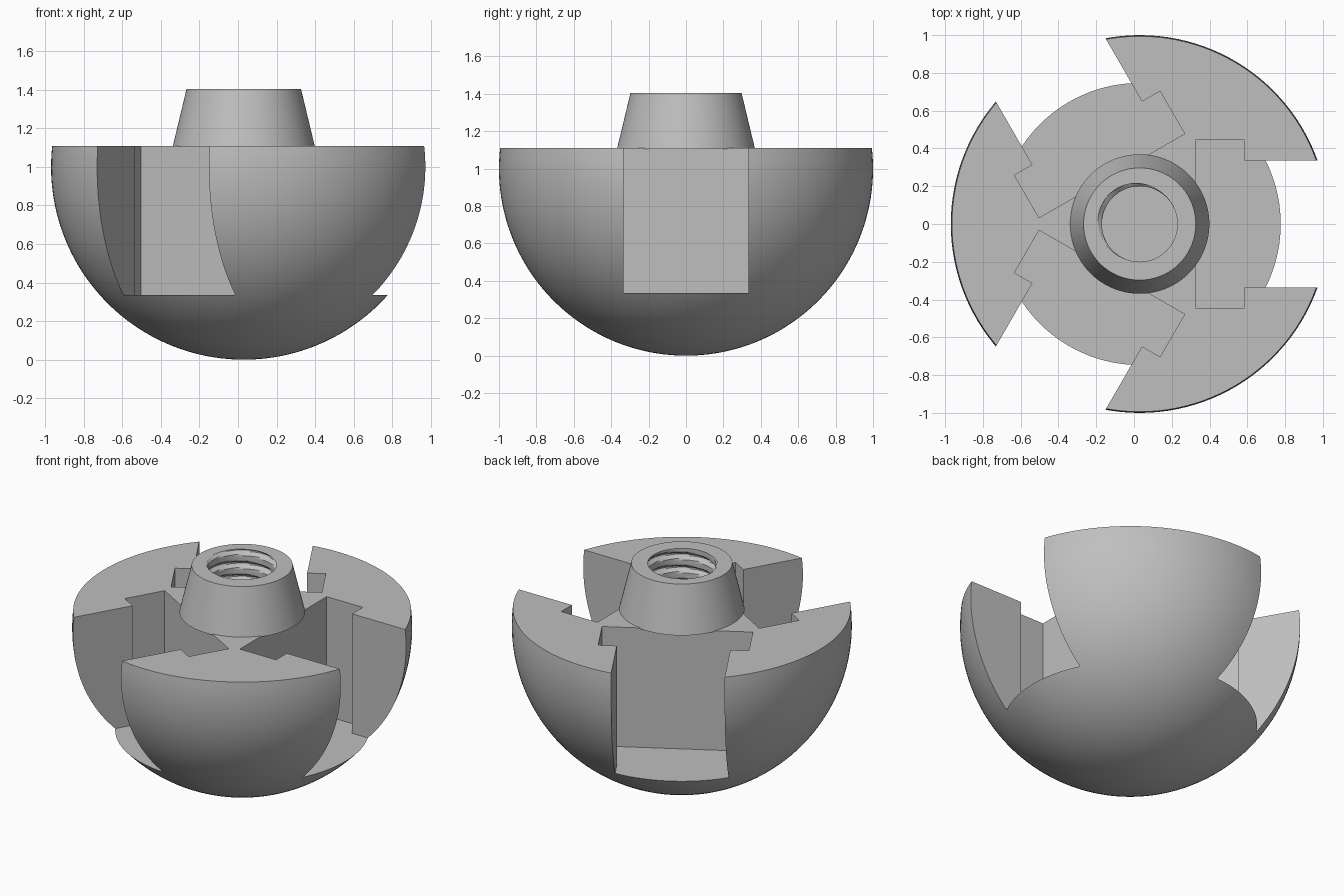
import bpy, bmesh
from math import sin, cos, pi, tau, radians, asin
from mathutils import Matrix, Vector

if "Cube" in bpy.data.objects:
    bpy.data.objects.remove(bpy.data.objects["Cube"], do_unlink=True)

AXIS_X = 0.03      # turning axis of the whole body
FLAT_Z = 1.11      # flat top of the bowl
FLOOR_Z = 0.335    # floor of the slots
TOP_Z = 1.405      # top of the neck

grey = bpy.data.materials.new("plain grey")
grey.use_nodes = True
grey.diffuse_color = (0.52, 0.52, 0.52, 1)
grey.node_tree.nodes["Principled BSDF"].inputs["Base Color"].default_value = (0.52, 0.52, 0.52, 1)


def finish(name, bm):
    bmesh.ops.recalc_face_normals(bm, faces=bm.faces)
    mesh = bpy.data.meshes.new(name)
    bm.to_mesh(mesh)
    bm.free()
    mesh.materials.append(grey)
    obj = bpy.data.objects.new(name, mesh)
    obj.location.x = AXIS_X
    bpy.context.collection.objects.link(obj)
    return obj


def revolve(name, profile, steps=128):
    """Solid of revolution from (radius, z) pairs, with flat caps."""
    bm = bmesh.new()
    verts = [bm.verts.new((r, 0, z)) for r, z in profile]
    edges = [bm.edges.new(pair) for pair in zip(verts, verts[1:])]
    bmesh.ops.spin(bm, geom=verts + edges, cent=(0, 0, 0), axis=(0, 0, 1),
                   angle=tau, steps=steps, use_duplicate=False)
    bmesh.ops.remove_doubles(bm, verts=bm.verts, dist=1e-5)
    bmesh.ops.holes_fill(bm, edges=[e for e in bm.edges if e.is_boundary], sides=0)
    return finish(name, bm)


def combine(target, other, operation):
    mod = target.modifiers.new(operation.lower(), 'BOOLEAN')
    mod.object, mod.operation, mod.solver = other, operation, 'EXACT'
    bpy.context.view_layer.objects.active = target
    bpy.ops.object.modifier_apply(modifier=mod.name)
    bpy.data.objects.remove(other, do_unlink=True)


def slot_cutter(angle):
    """T-shaped prism, wide near the axis and narrower outward."""
    bm = bmesh.new()
    half = [(0.295, 0.445), (0.555, 0.445), (0.555, 0.335), (1.3, 0.335)]
    outline = half + [(x, -y) for x, y in reversed(half)]
    face = bm.faces.new([bm.verts.new((x, y, FLOOR_Z)) for x, y in outline])
    up = bmesh.ops.extrude_face_region(bm, geom=[face])
    bmesh.ops.translate(bm, vec=(0, 0, 1),
                        verts=[v for v in up["geom"] if isinstance(v, bmesh.types.BMVert)])
    bmesh.ops.rotate(bm, verts=bm.verts, cent=(0, 0, 0), matrix=Matrix.Rotation(angle, 3, 'Z'))
    return finish("slot_cutter", bm)


def bore_cutter(bottom=0.65, top=1.45, pitch=0.085, steps=64, rows=94):
    """Threaded plug: radius follows a helical trapezoid groove."""
    bm = bmesh.new()
    rings = []
    for j in range(rows + 1):
        z = bottom + (top - bottom) * j / rows
        ring = []
        for i in range(steps):
            a = tau * i / steps
            phase = ((z - TOP_Z) / pitch - (a - radians(145)) / tau) % 1
            groove = min(1, max(0, 1.3 - 5 * min(phase, 1 - phase)))
            r = 0.2 + 0.026 * groove
            ring.append(bm.verts.new((r * cos(a), r * sin(a), z)))
        rings.append(ring)
    for low, high in zip(rings, rings[1:]):
        for i in range(steps):
            k = (i + 1) % steps
            bm.faces.new((low[i], low[k], high[k], high[i]))
    bm.faces.new(rings[0])
    bm.faces.new(rings[-1])
    return finish("bore_cutter", bm)


# Bowl: unit sphere cut off flat just above its equator
ARC = 44
end = asin(FLAT_Z - 1)
arc = [-pi / 2 + (end + pi / 2) * i / ARC for i in range(ARC + 1)]
body = revolve("slotted_hemisphere", [(0 if i == 0 else cos(t), 1 + sin(t))
                                      for i, t in enumerate(arc)])

# Three T-slots around the axis
for n in range(3):
    combine(body, slot_cutter(n * tau / 3), 'DIFFERENCE')

# Tapered neck overhanging the slots, then the blind threaded bore
combine(body, revolve("neck", [(0.369, FLAT_Z - 0.005), (0.297, TOP_Z)]), 'UNION')
combine(body, bore_cutter(), 'DIFFERENCE')

for poly in body.data.polygons:
    poly.material_index = 0
bpy.ops.object.select_all(action='DESELECT')
body.select_set(True)
bpy.context.view_layer.objects.active = body
bpy.ops.object.shade_smooth_by_angle(angle=radians(25))
